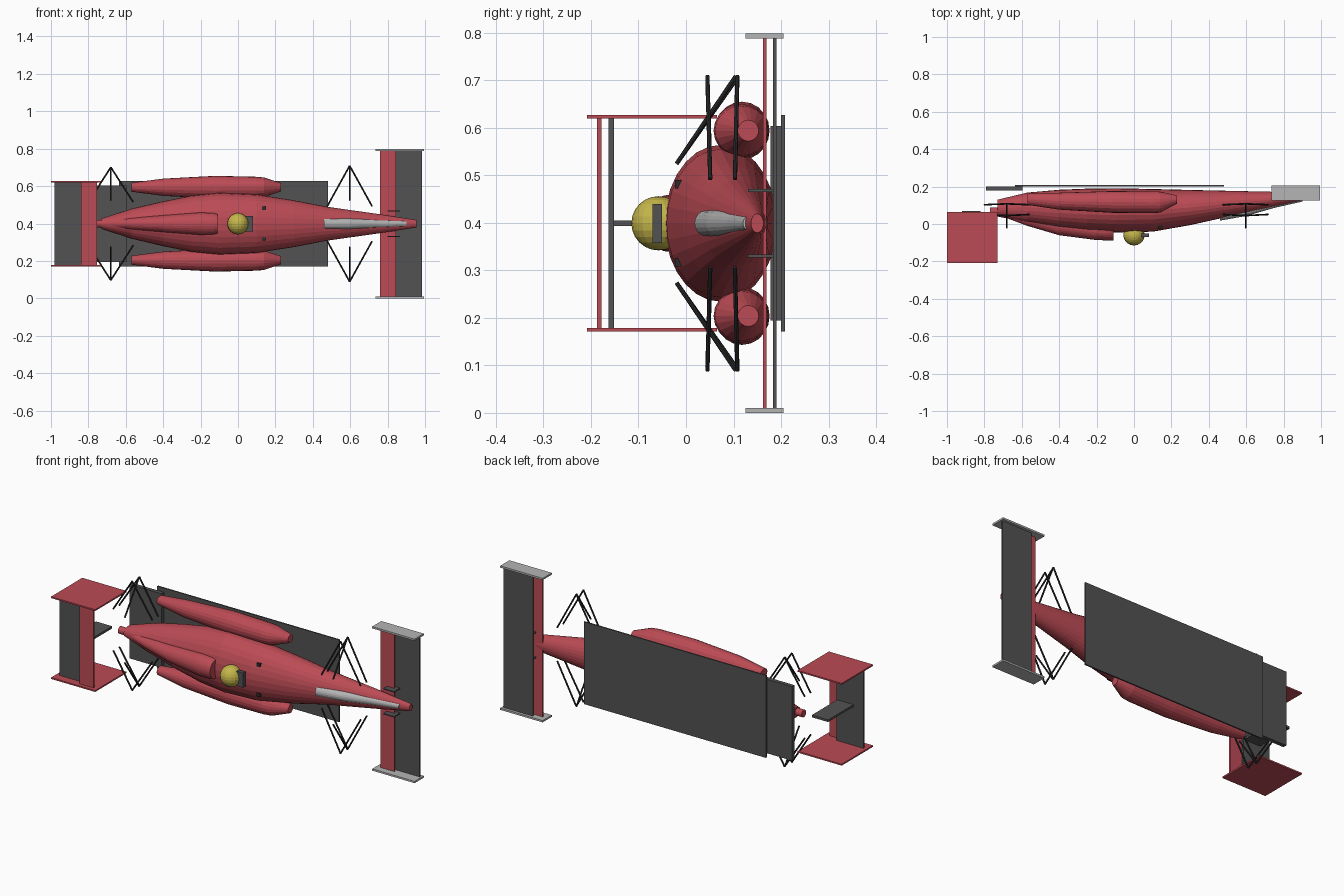
import bpy, bmesh, math
from mathutils import Vector

if "Cube" in bpy.data.objects:
    bpy.data.objects.remove(bpy.data.objects["Cube"])

MID = 0.399  # height of the symmetry plane


def material(name, rgb):
    m = bpy.data.materials.new(name)
    m.use_nodes = True
    m.diffuse_color = (*rgb, 1)
    m.node_tree.nodes["Principled BSDF"].inputs["Base Color"].default_value = (*rgb, 1)
    return m


RED = material("red paint", (0.5, 0.07, 0.09))
DARK = material("dark grey", (0.085, 0.085, 0.088))
BLACK = material("black", (0.025, 0.025, 0.025))
LIGHT = material("light grey", (0.46, 0.46, 0.46))
YELLOW = material("yellow", (0.56, 0.47, 0.07))


def finish(name, bm, mat):
    bmesh.ops.recalc_face_normals(bm, faces=bm.faces)
    me = bpy.data.meshes.new(name)
    bm.to_mesh(me)
    bm.free()
    me.materials.append(mat)
    ob = bpy.data.objects.new(name, me)
    bpy.context.collection.objects.link(ob)
    return ob


def box(name, x, y, z, mat):
    """Box from (min, max) pairs, z measured from the symmetry plane."""
    bm = bmesh.new()
    bmesh.ops.create_cube(bm, size=1)
    for v in bm.verts:
        v.co = Vector([(r[0] + r[1]) / 2 + c * (r[1] - r[0]) for r, c in zip((x, y, z), v.co)])
        v.co.z += MID
    return finish(name, bm, mat)


def loft(name, sections, mat, z=0, sides=28):
    """Ellipses (x, centre y, half y, half z) joined along x."""
    bm = bmesh.new()
    rings = []
    for x, cy, hy, hz in sections:
        angles = [math.tau * i / sides for i in range(sides)]
        rings.append([bm.verts.new((x, cy + hy * math.cos(a), MID + z + hz * math.sin(a))) for a in angles])
    for a, b in zip(rings, rings[1:]):
        for i in range(sides):
            j = (i + 1) % sides
            bm.faces.new((a[i], a[j], b[j], b[i]))
    bm.faces.new(rings[0])
    bm.faces.new(rings[-1])
    return finish(name, bm, mat)


def rod(name, a, b, mat, r=0.0045):
    a, b = Vector(a), Vector(b)
    bm = bmesh.new()
    bmesh.ops.create_cone(bm, cap_ends=True, segments=8, radius1=r, radius2=r, depth=(b - a).length)
    turn = (b - a).to_track_quat('Z', 'Y')
    for v in bm.verts:
        v.co = turn @ v.co + (a + b) / 2
        v.co.z += MID
    return finish(name, bm, mat)


# Main hull, engine cover, tail pipe and nose stripe
loft("body", [(-0.73, 0.085, 0.045, 0.028), (-0.57, 0.088, 0.08, 0.08), (-0.4, 0.081, 0.102, 0.12),
              (-0.25, 0.076, 0.113, 0.15), (-0.1, 0.073, 0.118, 0.165), (0.1, 0.073, 0.114, 0.156),
              (0.3, 0.088, 0.094, 0.125), (0.48, 0.106, 0.072, 0.09), (0.75, 0.132, 0.04, 0.052),
              (0.955, 0.15, 0.013, 0.02)], RED)
loft("engine_cover", [(-0.73, 0.08, 0.03, 0.02), (-0.57, 0.03, 0.04, 0.032), (-0.4, -0.01, 0.05, 0.045),
                      (-0.2, -0.035, 0.051, 0.06), (-0.13, -0.038, 0.05, 0.057),
                      (-0.11, -0.038, 0.05, 0.052)], RED)
loft("tail_pipe", [(-0.77, 0.068, 0.02, 0.02), (-0.68, 0.068, 0.02, 0.02)], RED, sides=16)
loft("nose_stripe", [(0.46, 0.05, 0.032, 0.03), (0.6, 0.07, 0.027, 0.028), (0.75, 0.106, 0.02, 0.022),
                     (0.9, 0.134, 0.014, 0.015)], LIGHT, sides=20)

# Driver's helmet and cockpit screen
bm = bmesh.new()
bmesh.ops.create_uvsphere(bm, u_segments=20, v_segments=12, radius=0.057)
helmet = finish("helmet", bm, YELLOW)
helmet.location = (0, -0.058, MID)
box("cockpit_screen", (0.04, 0.08), (-0.07, -0.05), (-0.041, 0.041), DARK)

# Floor and diffuser
box("floor", (-0.635, 0.48), (0.2, 0.208), (-0.228, 0.228), DARK)
box("diffuser", (-0.79, -0.595), (0.178, 0.2), (-0.205, 0.205), DARK)

# Front wing
box("front_wing_flap", (0.76, 0.845), (0.162, 0.169), (-0.389, 0.389), RED)
box("front_wing_plane", (0.805, 0.985), (0.183, 0.19), (-0.389, 0.389), DARK)

# Rear wing and its pylon
box("rear_wing_flap", (-0.84, -0.755), (-0.187, -0.178), (-0.22, 0.22), RED)
box("rear_wing_plane", (-0.98, -0.815), (-0.163, -0.152), (-0.22, 0.22), DARK)
box("rear_wing_pylon", (-0.92, -0.82), (-0.155, 0.07), (-0.006, 0.006), DARK)

# Parts on both sides of the symmetry plane
for side, s in (("left", 1), ("right", -1)):
    def pair(lo, hi):
        return tuple(sorted((s * lo, s * hi)))

    loft(side + "_sidepod", [(-0.57, 0.132, 0.03, 0.024), (-0.4, 0.122, 0.045, 0.046),
                             (-0.12, 0.118, 0.058, 0.061), (0.1, 0.116, 0.058, 0.056),
                             (0.14, 0.117, 0.056, 0.052), (0.23, 0.131, 0.022, 0.022)],
         RED, z=s * 0.195, sides=20)
    box(side + "_front_endplate", (0.735, 0.995), (0.125, 0.205), pair(0.389, 0.399), LIGHT)
    box(side + "_rear_endplate", (-1, -0.73), (-0.208, 0.065), pair(0.22, 0.228), RED)
    box(side + "_nose_pylon", (0.8, 0.865), (0.13, 0.186), pair(0.066, 0.072), DARK)
    box(side + "_mirror", (0.128, 0.15), (-0.023, -0.005), pair(0.073, 0.091), BLACK)

    # Wishbones and pushrods at each axle
    for axle, x, outer, inner in (("front", 0.597, 0.31, 0.093), ("rear", -0.68, 0.302, 0.115)):
        for level, y_out, y_in in (("upper", 0.045, 0.051), ("lower", 0.108, 0.103)):
            for d in (-0.12, 0.12):
                end = "fore" if d > 0 else "aft"
                rod(f"{side}_{axle}_{level}_{end}_arm", (x, y_out, s * outer), (x + d, y_in, s * inner), BLACK)
        rod(f"{side}_{axle}_pushrod", (x, 0.105, s * outer), (x, -0.02, s * 0.125), BLACK)
